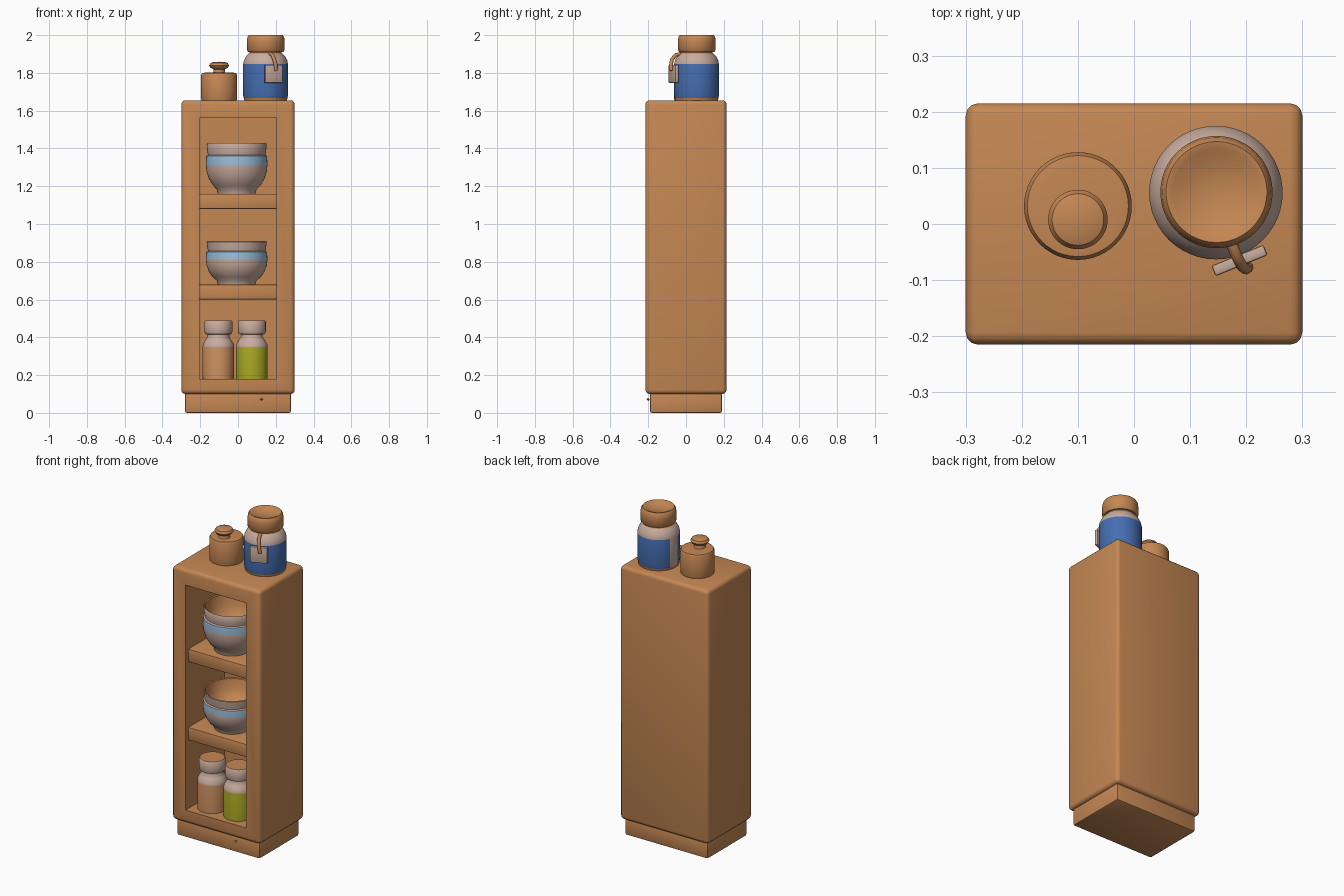
import bpy, bmesh, math
from mathutils import Vector

if "Cube" in bpy.data.objects:
    bpy.data.objects.remove(bpy.data.objects["Cube"])


def material(name, rgb):
    m = bpy.data.materials.new(name)
    m.diffuse_color = (*rgb, 1)
    m.use_nodes = True
    m.node_tree.nodes["Principled BSDF"].inputs["Base Color"].default_value = m.diffuse_color
    return m


WOOD, PINK, BLUE, SKY, LIME, CLAY = range(6)
MATS = [material("warm wood", (0.56, 0.245, 0.088)),
        material("pale pink", (0.58, 0.41, 0.34)),
        material("deep blue", (0.06, 0.155, 0.44)),
        material("sky blue", (0.34, 0.53, 0.72)),
        material("lime", (0.39, 0.39, 0.018)),
        material("light clay", (0.60, 0.28, 0.115))]


def finish(name, bm, loc=(0, 0, 0), angle=40):
    bmesh.ops.recalc_face_normals(bm, faces=bm.faces)
    me = bpy.data.meshes.new(name)
    bm.to_mesh(me)
    bm.free()
    for m in MATS:
        me.materials.append(m)
    me.shade_smooth()
    me.set_sharp_from_angle(angle=math.radians(angle))
    ob = bpy.data.objects.new(name, me)
    ob.location = loc
    bpy.context.collection.objects.link(ob)
    return ob


def box(name, lo, hi, bevel=0.0, mat=WOOD, segments=2):
    lo, hi = Vector(lo), Vector(hi)
    bm = bmesh.new()
    bmesh.ops.create_cube(bm, size=1)
    for v in bm.verts:
        v.co = Vector([c * s for c, s in zip(v.co, hi - lo)])
    if bevel:
        bmesh.ops.bevel(bm, geom=bm.edges[:], offset=bevel, segments=segments,
                        profile=0.5, affect='EDGES')
    for f in bm.faces:
        f.material_index = mat
    return finish(name, bm, (lo + hi) / 2)


def lathe(name, loc, profile, n=48):
    """Profile points are (radius, height, colour of the band above)."""
    bm = bmesh.new()
    rings = []
    for r, z, _ in profile:
        if r == 0:
            rings.append([bm.verts.new((0, 0, z))] * n)
        else:
            rings.append([bm.verts.new((r * math.cos(2 * math.pi * i / n),
                                        r * math.sin(2 * math.pi * i / n), z))
                          for i in range(n)])
    for a, b, p in zip(rings, rings[1:], profile):
        for i in range(n):
            j = (i + 1) % n
            quad = list(dict.fromkeys((a[i], a[j], b[j], b[i])))
            bm.faces.new(quad).material_index = p[2]
    return finish(name, bm, loc)


# Cabinet body: box with the front face inset and pushed back
bm = bmesh.new()
bmesh.ops.create_cube(bm, size=1)
for v in bm.verts:
    v.co = (v.co.x * 0.6, v.co.y * 0.43, 0.8775 + v.co.z * 1.555)
outer = bm.edges[:]
front = min(bm.faces, key=lambda f: f.calc_center_median().y)
bmesh.ops.inset_individual(bm, faces=[front], thickness=0.05)
for v in front.verts:
    v.co.x = math.copysign(0.205, v.co.x)
    v.co.z = 1.56 if v.co.z > 0.8 else 0.18
hole = bmesh.ops.extrude_discrete_faces(bm, faces=[front])['faces'][0]
for v in hole.verts:
    v.co.y = 0.16
bmesh.ops.bevel(bm, geom=[e for e in outer if e.is_valid], offset=0.022,
                segments=3, profile=0.5, affect='EDGES')
finish("cabinet_body", bm)

# Plinth, small peg and shelves
box("plinth", (-0.28, -0.19, 0), (0.28, 0.19, 0.11), 0.008)
lathe("plinth_peg", (0.125, -0.2, 0.072),
      [(0, -0.008, WOOD), (0.008, 0, WOOD), (0, 0.008, WOOD)], 12)
for i, z in enumerate((0.60, 1.08)):
    box(f"shelf_{i + 1}", (-0.206, -0.192, z), (0.206, 0.161, z + 0.08), 0.006)

# Stacked bowls, one pair on each shelf
for i, (z, h) in enumerate(((0.68, 0.23), (1.16, 0.268))):
    s = h / 0.23
    lathe(f"bowl_stack_{i + 1}", (-0.007, -0.047, z), [(r, t * s, m) for r, t, m in (
        (0, 0, PINK), (0.1, 0, PINK), (0.105, 0.02, PINK), (0.128, 0.04, PINK),
        (0.148, 0.07, PINK), (0.159, 0.1, PINK), (0.163, 0.13, SKY),
        (0.161, 0.172, PINK), (0.152, 0.176, PINK), (0.155, 0.19, PINK),
        (0.159, 0.226, PINK), (0.156, 0.23, WOOD), (0.150, 0.226, WOOD),
        (0.142, 0.17, WOOD), (0.11, 0.11, WOOD), (0.06, 0.085, WOOD),
        (0, 0.08, WOOD))])

# Two spice jars at the bottom
for name, x, body in (("plain_jar", -0.104, CLAY), ("lime_jar", 0.073, LIME)):
    lathe(name, (x, -0.1, 0.18), [
        (0, 0, body), (0.083, 0, body), (0.084, 0.17, PINK),
        (0.081, 0.185, PINK), (0.07, 0.205, PINK), (0.058, 0.22, PINK),
        (0.058, 0.235, PINK), (0.07, 0.238, PINK), (0.074, 0.25, PINK),
        (0.074, 0.303, PINK), (0.069, 0.31, WOOD), (0, 0.31, WOOD)])

# Small lidded pot on top
lathe("pot_body", (-0.1, 0.032, 1.652), [
    (0, 0, WOOD), (0.092, 0, WOOD), (0.095, 0.01, WOOD), (0.096, 0.135, WOOD),
    (0.09, 0.147, WOOD), (0.07, 0.15, WOOD), (0, 0.146, WOOD)])
lathe("pot_knob", (-0.1, 0.008, 1.795), [
    (0, 0, WOOD), (0.036, 0, WOOD), (0.03, 0.012, WOOD), (0.03, 0.024, WOOD),
    (0.046, 0.032, WOOD), (0.053, 0.044, WOOD), (0.046, 0.057, WOOD),
    (0.03, 0.063, WOOD), (0, 0.064, WOOD)])

# Tall bottle with a painted blue wrap and a seam gap in it
bottle = lathe("bottle", (0.146, 0.056, 1.652), [
    (0, 0, WOOD), (0.112, 0, WOOD), (0.116, 0.016, BLUE), (0.119, 0.03, BLUE),
    (0.119, 0.194, PINK), (0.115, 0.212, PINK), (0.104, 0.235, PINK),
    (0.09, 0.25, WOOD), (0.085, 0.255, WOOD), (0.085, 0.28, WOOD),
    (0, 0.28, WOOD)])
for f in bottle.data.polygons:
    a = math.degrees(math.atan2(f.center.y, f.center.x)) % 360
    if f.material_index == BLUE and 155 < a < 190:
        f.material_index = PINK
lathe("bottle_cap", (0.147, 0.057, 1.91), [
    (0, 0, WOOD), (0.092, 0, WOOD), (0.1, 0.01, WOOD), (0.1, 0.06, WOOD),
    (0.097, 0.08, WOOD), (0.09, 0.09, WOOD), (0.078, 0.088, WOOD),
    (0.06, 0.076, WOOD), (0, 0.072, WOOD)])

# Hanging tag and its cord
tag = box("bottle_tag", (0.138, -0.075, 1.747), (0.238, -0.055, 1.843), 0.004, PINK)
tag.rotation_euler.z = math.radians(22)
cu = bpy.data.curves.new("tag_cord", 'CURVE')
cu.dimensions = '3D'
cu.bevel_depth = 0.01
cu.bevel_resolution = 3
cu.use_fill_caps = True
cu.materials.append(MATS[WOOD])
sp = cu.splines.new('POLY')
path = [(0.172, -0.03, 1.9), (0.182, -0.055, 1.895), (0.192, -0.075, 1.87),
        (0.2, -0.08, 1.84), (0.203, -0.077, 1.812)]
sp.points.add(len(path) - 1)
for p, c in zip(sp.points, path):
    p.co = (*c, 1)
sp.use_smooth = True
bpy.context.collection.objects.link(bpy.data.objects.new("tag_cord", cu))
